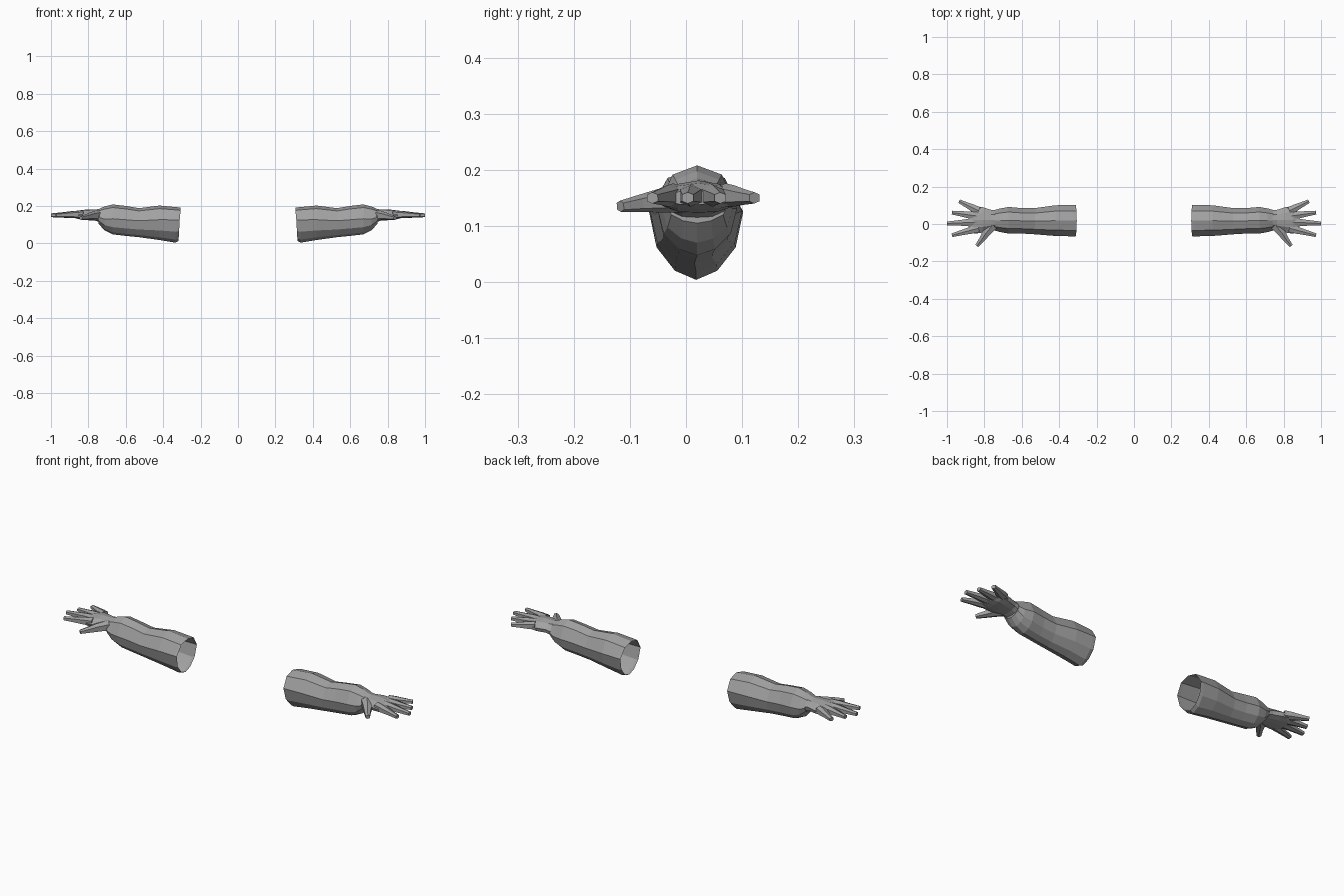
import bpy, bmesh
from mathutils import Vector

cube = bpy.data.objects.get("Cube")
if cube:
    bpy.data.objects.remove(cube)

grey = bpy.data.materials.new("plain grey")
grey.use_nodes = True
tone = (0.36, 0.36, 0.36, 1)
grey.diffuse_color = tone
grey.node_tree.nodes["Principled BSDF"].inputs["Base Color"].default_value = tone


def loft(name, rings, cap_start=True, cap_end=True):
    """Skin a list of rings and mirror the part to the other arm."""
    bm = bmesh.new()
    loops = [[bm.verts.new(p) for p in ring] for ring in rings]
    for a, b in zip(loops, loops[1:]):
        for i in range(len(a)):
            j = (i + 1) % len(a)
            bm.faces.new((a[i], a[j], b[j], b[i]))
    if cap_start:
        bm.faces.new(loops[0][::-1])
    if cap_end:
        bm.faces.new(loops[-1])
    bmesh.ops.recalc_face_normals(bm, faces=bm.faces)
    mesh = bpy.data.meshes.new(name)
    bm.to_mesh(mesh)
    bm.free()
    mesh.materials.append(grey)
    obj = bpy.data.objects.new(name, mesh)
    bpy.context.collection.objects.link(obj)
    obj.modifiers.new("Mirror", "MIRROR").use_axis[0] = True
    return obj


# Half sections, top to bottom, as (width, height) around the widest line
ARM = [(0, 1), (.62, .8), (1, .08), (.84, -.5), (.45, -.86), (0, -1)]
HAND = [(0, 1), (.55, .8), (1, .1), (.9, -.6), (.5, -.95), (0, -1)]


def section(half, x, y, w, top, mid, bottom, slant=0):
    full = half + [(-u, v) for u, v in half[-2:0:-1]]
    return [(x - slant * v, y + w * u,
             mid + v * ((top - mid) if v > 0 else (mid - bottom)))
            for u, v in full]


# Forearm: x, y centre, half width, top, widest height, bottom
arm = [(.312, .018, .084, .19, .12, .012), (.33, .018, .084, .193, .12, .004),
       (.42, .018, .082, .202, .12, .018), (.53, .015, .07, .188, .115, .033),
       (.60, .017, .068, .20, .12, .04), (.67, .02, .071, .208, .125, .048),
       (.715, .02, .063, .197, .125, .07), (.745, .02, .055, .183, .135, .105)]
loft("forearm", [section(ARM, *s, slant=.006 if i < 2 else 0)
                 for i, s in enumerate(arm)], False, True)

# Palm, flaring from the wrist to the knuckles
palm = [(.735, .02, .052, .186, .14, .112), (.765, .021, .055, .18, .148, .122),
        (.81, .022, .068, .181, .15, .124), (.85, .022, .074, .176, .15, .13),
        (.885, .01, .042, .164, .15, .138)]
loft("palm", [section(HAND, *s) for s in palm])


def digit(name, points, radii):
    """Tapered six-sided digit with a squared tip."""
    points = [Vector(p) for p in points]
    along = points[-1] - points[0]
    side = along.cross(Vector((0, 0, 1))).normalized()
    up = side.cross(along).normalized()
    shape = [(1, -.6), (1, .6), (0, 1), (-1, .6), (-1, -.6), (0, -1)]
    loft(name, [[p + side * u * r + up * v * r for u, v in shape]
                for p, r in zip(points, radii)])


# Fingers: knuckle and tip in plan, with a bulge at the middle joint
fingers = {"little_finger": ((.83, .07), (.935, .122)),
           "ring_finger": ((.84, .043), (.973, .061)),
           "middle_finger": ((.84, .01), (1, .003)),
           "index_finger": ((.83, -.022), (.973, -.06))}
for name, (base, tip) in fingers.items():
    a, b = Vector((*base, .155)), Vector((*tip, .15))
    digit(name, [a, a.lerp(b, .3), a.lerp(b, .65), b], [.021, .019, .014, .01])

# Thumb
digit("thumb", [(.755, -.005, .15), (.79, -.048, .145), (.815, -.085, .14),
                (.84, -.117, .135)], [.026, .021, .015, .01])
